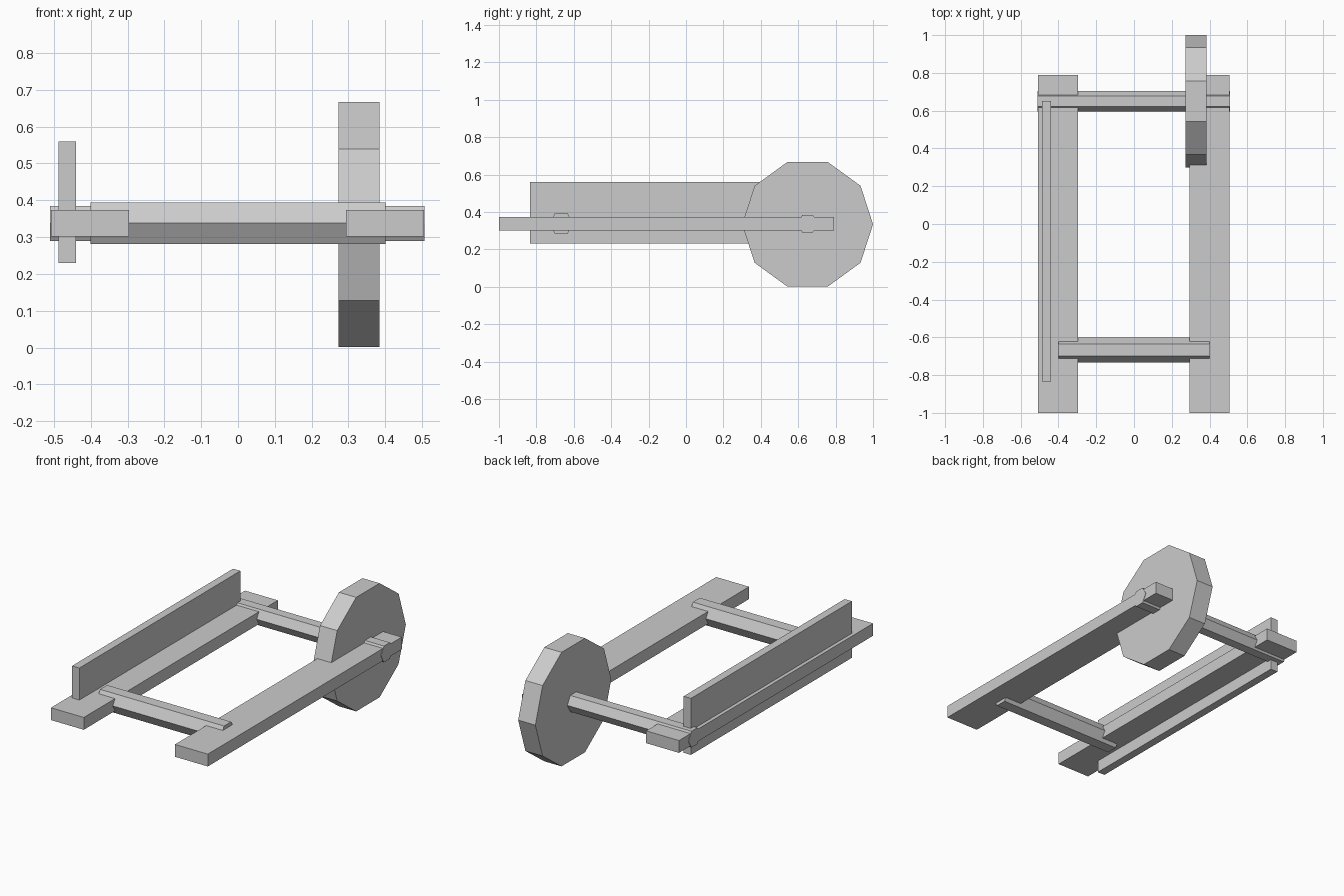
import bpy
from math import pi

default = bpy.data.objects.get("Cube")
if default:
    bpy.data.objects.remove(default, do_unlink=True)

grey = bpy.data.materials.new("plain_grey")
grey.use_nodes = True
colour = (0.6, 0.6, 0.6, 1)
grey.diffuse_color = colour
grey.node_tree.nodes["Principled BSDF"].inputs["Base Color"].default_value = colour


def finish(name):
    obj = bpy.context.object
    obj.name = name
    obj.data.materials.append(grey)
    return obj


def box(name, low, high):
    centre = [(a + b) / 2 for a, b in zip(low, high)]
    bpy.ops.mesh.primitive_cube_add(size=1, location=centre)
    obj = finish(name)
    obj.scale = [b - a for a, b in zip(low, high)]
    bpy.ops.object.transform_apply(location=False, rotation=False, scale=True)


def prism(name, sides, radius, x_range, y, z):
    """Regular prism lying along x, with corners pointing along y."""
    a, b = x_range
    bpy.ops.mesh.primitive_cylinder_add(
        vertices=sides, radius=radius, depth=b - a,
        location=((a + b) / 2, y, z), rotation=(0, pi / 2, 0))
    finish(name)


AXLE_Z = 0.336

# Long flat rails
box("right_rail", (-0.508, -1, 0.301), (-0.296, 0.79, 0.373))
box("left_rail", (0.293, -1, 0.301), (0.505, 0.79, 0.373))

# Upright side board
box("side_board", (-0.487, -0.835, 0.23), (-0.44, 0.65, 0.56))

# Hexagonal cross bars
prism("front_bar", 6, 0.065, (-0.401, 0.4), -0.667, AXLE_Z + 0.002)
prism("rear_axle", 6, 0.055, (-0.51, 0.507), 0.65, AXLE_Z + 0.001)

# Ten-sided wheel
prism("wheel", 10, 0.35, (0.273, 0.384), 0.65, AXLE_Z - 0.002)
